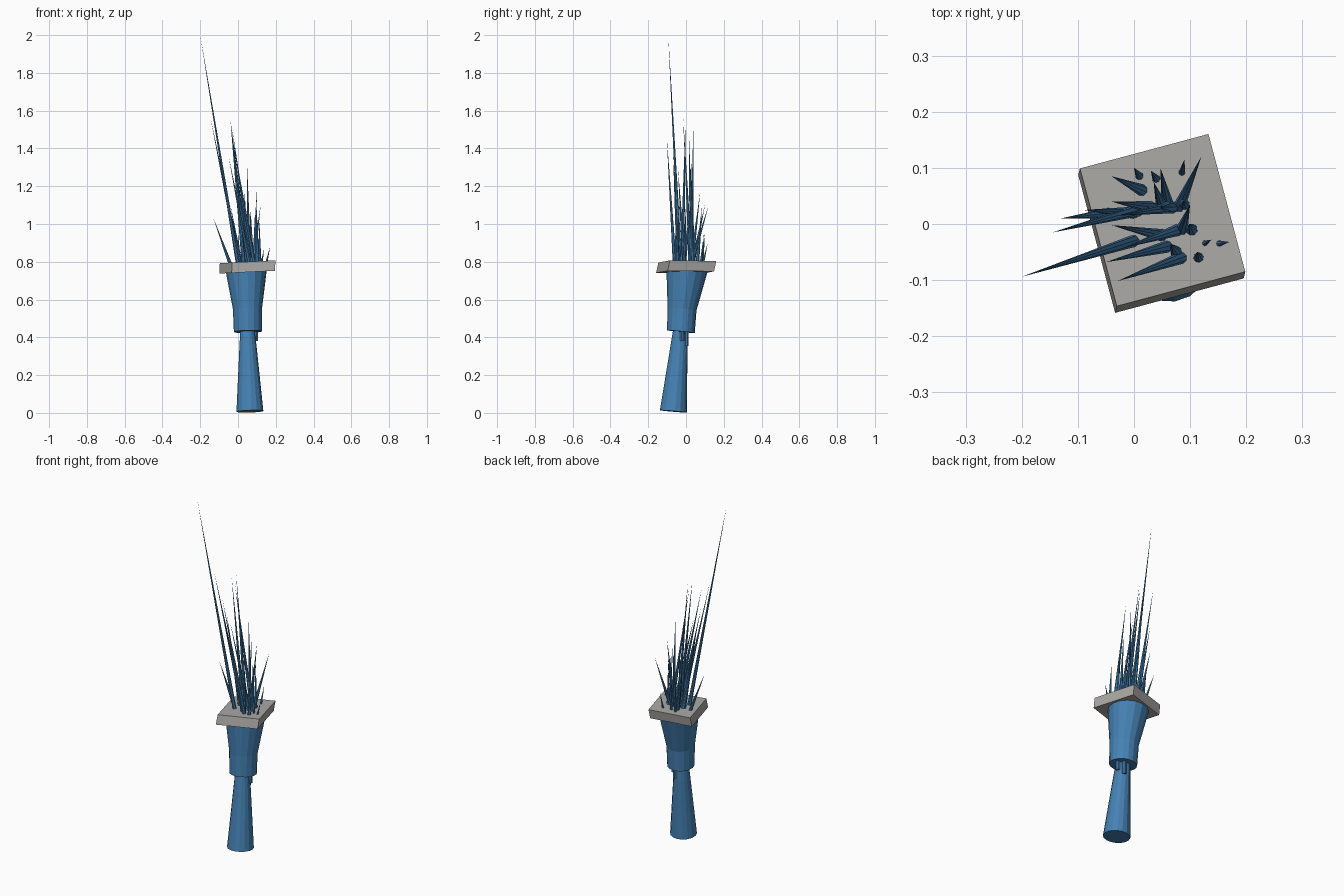
import bpy, bmesh, math
from mathutils import Vector, Matrix

old = bpy.data.objects.get("Cube")
if old:
    bpy.data.objects.remove(old, do_unlink=True)


def make_material(name, rgb):
    mat = bpy.data.materials.new(name)
    mat.use_nodes = True
    color = (*rgb, 1.0)
    mat.diffuse_color = color
    mat.node_tree.nodes["Principled BSDF"].inputs["Base Color"].default_value = color
    return mat


blue = make_material("steel_blue", (0.061, 0.223, 0.456))
grey = make_material("warm_grey", (0.41, 0.40, 0.385))


def finish(name, bm, mat):
    """Turn a bmesh into a flat shaded object."""
    bmesh.ops.recalc_face_normals(bm, faces=bm.faces)
    mesh = bpy.data.meshes.new(name)
    bm.to_mesh(mesh)
    bm.free()
    mesh.materials.append(mat)
    obj = bpy.data.objects.new(name, mesh)
    bpy.context.collection.objects.link(obj)
    return obj


def tapered_tube(name, rings, sides, mat):
    """Loft capped rings, each given as a centre and a radius, along a leaning axis."""
    bm = bmesh.new()
    axis = (Vector(rings[-1][0]) - Vector(rings[0][0])).normalized()
    turn = axis.to_track_quat("Z", "Y")
    loops = []
    for centre, radius in rings:
        loop = []
        for i in range(sides):
            a = math.tau * (i + 0.5) / sides
            offset = Vector((math.cos(a), math.sin(a), 0)) * radius
            loop.append(bm.verts.new(Vector(centre) + turn @ offset))
        loops.append(loop)
    for low, high in zip(loops, loops[1:]):
        for i in range(sides):
            j = (i + 1) % sides
            bm.faces.new((low[i], low[j], high[j], high[i]))
    bm.faces.new(loops[0][::-1])
    bm.faces.new(loops[-1])
    return finish(name, bm, mat)


def spike(name, base, tip, radius):
    """A sharp cone from a base point to a tip point."""
    base, tip = Vector(base), Vector(tip)
    way = tip - base
    bm = bmesh.new()
    place = Matrix.Translation((base + tip) / 2) @ way.to_track_quat("Z", "Y").to_matrix().to_4x4()
    bmesh.ops.create_cone(bm, cap_ends=True, segments=8, radius1=radius,
                          radius2=0, depth=way.length, matrix=place)
    return finish(name, bm, mat=blue)


# Leaning handle and flared cup
tapered_tube("handle", [((0.063, -0.067, 0.008), 0.072),
                        ((0.053, -0.037, 0.35), 0.046),
                        ((0.05, -0.03, 0.44), 0.038)], 16, blue)
tapered_tube("cup", [((0.052, -0.027, 0.43), 0.074),
                     ((0.05, -0.021, 0.55), 0.077),
                     ((0.043, 0.006, 0.765), 0.111)], 16, blue)

# Small pegs under the cup
for name, x, y, low in (("side_peg", 0.094, -0.02, 0.38), ("back_peg", 0.07, 0.003, 0.355)):
    tapered_tube(name, [((x, y, low), 0.012), ((x, y, 0.44), 0.012)], 8, blue)


# Square slab, turned and slightly skewed
def slab_top(x):
    return 0.8 + 0.05 * (x - 0.05)


bm = bmesh.new()
bmesh.ops.create_cube(bm, size=1)
spin = Matrix.Rotation(math.radians(15), 3, "Z")
for v in bm.verts:
    p = spin @ Vector((v.co.x * 0.237, v.co.y * 0.254, 0))
    x, y = p.x + 0.051, p.y + 0.007
    if v.co.z < 0:
        v.co = (x - 0.003, y - 0.012, slab_top(x) - 0.055)
    else:
        v.co = (x, y, slab_top(x))
finish("slab", bm, grey)

# Spikes: base x, base y, tip x, tip y, tip z
spikes = [
    (0, -.03, -.2, -.094, 2),
    (.01, .025, -.145, -.015, 1.56),
    (-.04, .02, -.13, .01, 1.03),
    (.085, -.06, -.03, -.102, 1.46),
    (.06, -.04, -.05, -.068, 1.36),
    (.05, -.02, -.04, -.002, 1.55),
    (.08, -.01, -.02, -.043, 1.3),
    (.07, .03, -.03, .015, 1.5),
    (.03, .03, -.04, .04, 1.55),
    (0, .02, -.09, .025, 1.3),
    (.06, .03, .047, .03, 1.34),
    (.08, .03, .12, .12, 1.1),
    (.06, .035, .047, .1, 1.1),
    (.015, .06, -.04, .085, 1.1),
    (.085, -.01, .1, .035, 1.18),
    (.05, .03, .035, .075, 1.17),
    (.01, .085, 0, .1, .95),
    (.04, .08, .03, .095, .95),
    (.085, .09, .09, .115, .9),
    (.125, -.035, .138, -.028, .87),
    (.15, -.035, .17, -.032, .88),
    (.115, -.06, .113, -.05, 1.02),
    (.103, -.01, .098, 0, 1.1),
    (.09, .035, .088, .04, 1.05),
    (.075, -.05, .065, -.035, 1.1),
]
for n, (bx, by, tx, ty, tz) in enumerate(spikes, 1):
    radius = min(0.011, 0.004 + 0.025 * (tz - 0.8))
    spike(f"spike_{n}", (bx, by, slab_top(bx) - 0.01), (tx, ty, tz), radius)
